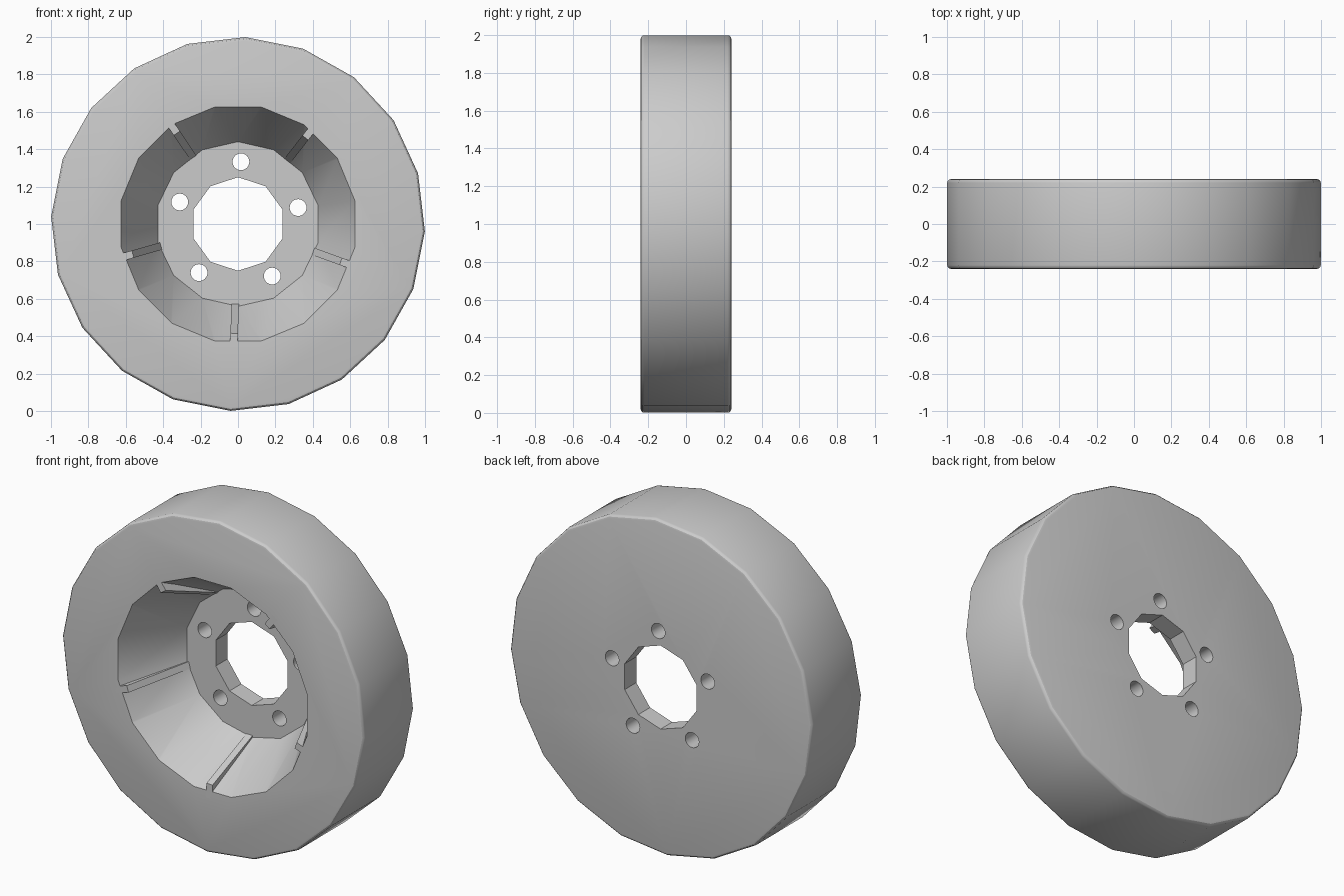
import bpy, bmesh
from math import sin, cos, radians, pi

cube = bpy.data.objects.get("Cube")
if cube:
    bpy.data.objects.remove(cube, do_unlink=True)

FRONT, BACK, FLOOR = -0.24, 0.24, 0.13

grey = bpy.data.materials.new("plain grey")
grey.use_nodes = True
grey.diffuse_color = (0.6, 0.6, 0.6, 1)
grey.node_tree.nodes["Principled BSDF"].inputs["Base Color"].default_value = (0.6, 0.6, 0.6, 1)


def ring(radius, y, sides, turn=0):
    """Points around the axle, turned clockwise from the top in degrees."""
    angles = [radians(turn) + 2 * pi * i / sides for i in range(sides)]
    return [(radius * sin(a), y, 1 + radius * cos(a)) for a in angles]


def hull(name, points):
    """Convex solid around the points, with flat areas merged."""
    bm = bmesh.new()
    for p in points:
        bm.verts.new(p)
    bmesh.ops.convex_hull(bm, input=bm.verts)
    bmesh.ops.dissolve_limit(bm, angle_limit=0.005, verts=bm.verts, edges=bm.edges)
    bmesh.ops.recalc_face_normals(bm, faces=bm.faces)
    mesh = bpy.data.meshes.new(name)
    bm.to_mesh(mesh)
    bm.free()
    mesh.materials.append(grey)
    obj = bpy.data.objects.new(name, mesh)
    bpy.context.collection.objects.link(obj)
    return obj


def select(obj):
    bpy.ops.object.select_all(action="DESELECT")
    obj.select_set(True)
    bpy.context.view_layer.objects.active = obj


def cut(obj, cutter):
    select(obj)
    mod = obj.modifiers.new("cut", "BOOLEAN")
    mod.operation, mod.solver, mod.object = "DIFFERENCE", "EXACT", cutter
    bpy.ops.object.modifier_apply(modifier=mod.name)
    bpy.data.objects.remove(cutter, do_unlink=True)


# Rim body: 20-sided drum with rounded edges
ROUND = 0.02
points = []
for side in (-1, 1):
    for step in range(4):
        a = step * pi / 6
        radius = 1 - ROUND * (1 - cos(a))
        points += ring(radius, side * (BACK - ROUND * (1 - sin(a))), 20, 2.3)
body = hull("wheel_body", points)

# Tapered recess in the front
cut(body, hull("recess_cutter", ring(0.648, FRONT - 0.02, 16, 11.25) + ring(0.44, FLOOR, 14)))

# Axle hole and five bolt holes
cut(body, hull("axle_cutter", ring(0.25, 0, 10) + ring(0.25, 0.4, 10)))
for i in range(5):
    a = radians(2.7 + 72 * i)
    x, z = 0.333 * sin(a), 0.333 * cos(a)
    bolt = ring(0.045, 0, 24) + ring(0.045, 0.4, 24)
    cut(body, hull("bolt_cutter", [(p[0] + x, p[1], p[2] + z) for p in bolt]))

select(body)
bpy.ops.object.shade_smooth_by_angle(angle=radians(30))

# Five ribs on the recess wall
for i in range(5):
    a = radians(38 + 72 * i)
    corners = [(0.585, FRONT), (0.67, FRONT), (0.48, FLOOR + 0.02), (0.42, FLOOR + 0.02)]
    rib = []
    for r, y in corners:
        for w in (-0.02, 0.02):
            rib.append((r * sin(a) + w * cos(a), y, 1 + r * cos(a) - w * sin(a)))
    hull(f"recess_rib_{i + 1}", rib)
